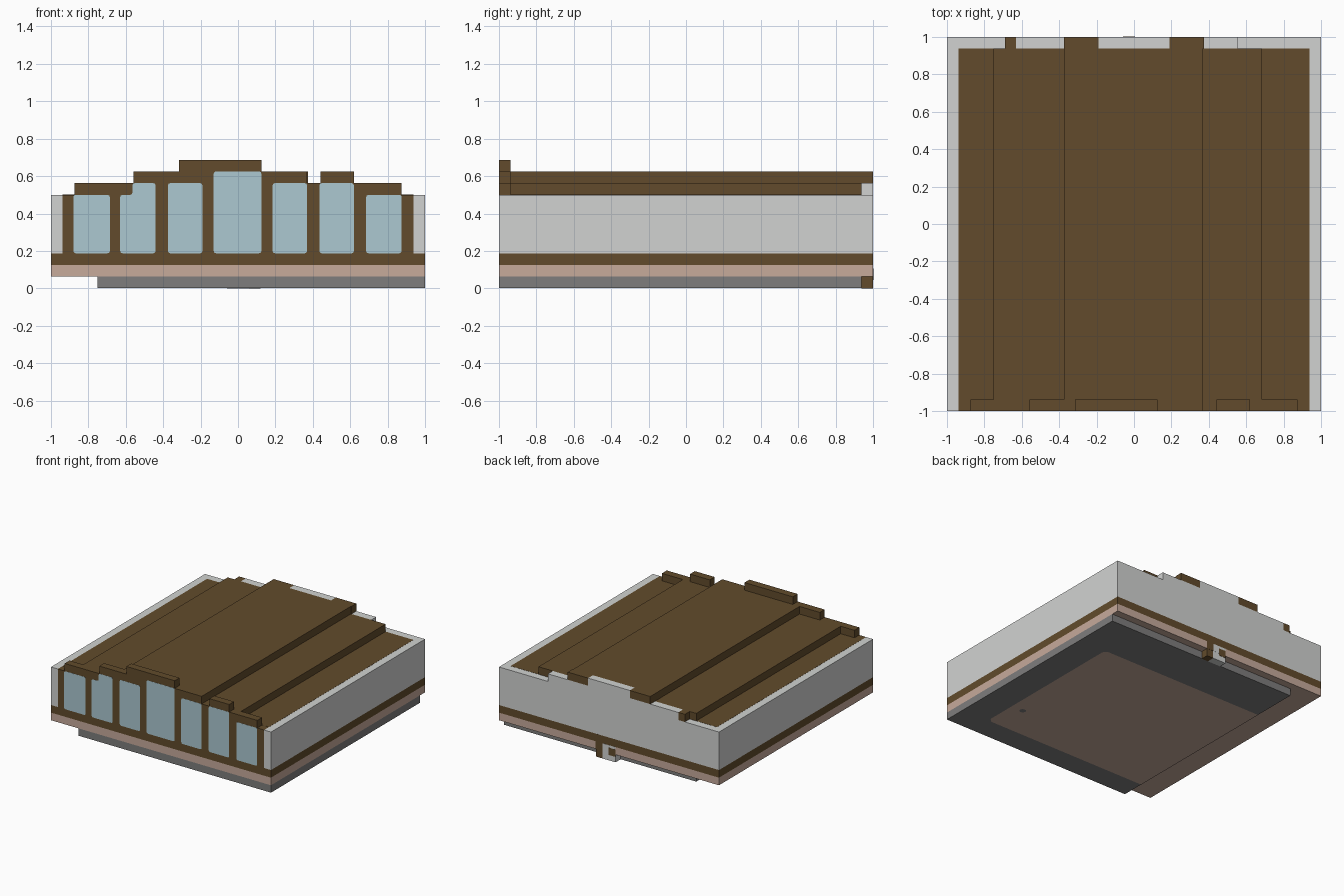
import bpy
import bmesh
from math import cos, sin, tau

cube = bpy.data.objects.get("Cube")
if cube:
    bpy.data.objects.remove(cube, do_unlink=True)

U = 1 / 16   # building grid
IN = 1 - U   # inner face of the outer walls
SKIN = .001  # lift of painted plates


def material(name, r, g, b):
    mat = bpy.data.materials.new(name)
    mat.use_nodes = True
    mat.diffuse_color = (r, g, b, 1)
    node = next(n for n in mat.node_tree.nodes if n.type == 'BSDF_PRINCIPLED')
    node.inputs["Base Color"].default_value = (r, g, b, 1)
    node.inputs["Roughness"].default_value = 0.9
    return mat


BROWN = material("brown timber", .122, .071, .025)
GREY = material("light grey wall", .64, .65, .64)
PINK = material("dusty pink stone", .57, .405, .33)
DARK = material("dark grey foundation", .21, .207, .205)
GLASS = material("pale blue glass", .415, .58, .64)


def finish(name, bm, mat):
    mesh = bpy.data.meshes.new(name)
    bm.to_mesh(mesh)
    bm.free()
    mesh.materials.append(mat)
    obj = bpy.data.objects.new(name, mesh)
    bpy.context.collection.objects.link(obj)
    return obj


def prism(name, profile, y0, y1, mat, corner=0):
    """Extrude an x-z outline from y0 to y1, optionally cutting its corners."""
    bm = bmesh.new()
    face = bm.faces.new([bm.verts.new((x, y0, z)) for x, z in profile])
    if corner:
        bmesh.ops.bevel(bm, geom=list(bm.verts), offset=corner,
                        segments=2, profile=.5, affect='VERTICES')
        face = list(bm.faces)[0]
    out = bmesh.ops.extrude_face_region(bm, geom=[face], use_keep_orig=True)
    moved = [v for v in out["geom"] if isinstance(v, bmesh.types.BMVert)]
    bmesh.ops.translate(bm, verts=moved, vec=(0, y1 - y0, 0))
    bmesh.ops.recalc_face_normals(bm, faces=list(bm.faces))
    return finish(name, bm, mat)


def box(name, x0, x1, y0, y1, z0, z1, mat):
    return prism(name, [(x0, z0), (x1, z0), (x1, z1), (x0, z1)], y0, y1, mat)


def underside_patch(name, points, z, mat):
    """Flat downward-facing patch; points run clockwise seen from above."""
    bm = bmesh.new()
    bm.faces.new([bm.verts.new((x, y, z)) for x, y in points])
    return finish(name, bm, mat)


# Foundation with a pink panel and a small dark spot on its underside
WEST = -.75
box("foundation", WEST, 1, -1, IN, 2 * SKIN, U, DARK)
X1, Y0, Y1, R = .755, -.81, .56, .03
underside_patch("foundation_panel", [
    (WEST, Y0), (WEST, Y1), (X1 - R, Y1), (X1, Y1 - R),
    (X1, Y0 + R), (X1 - R, Y0)], SKIN, PINK)
underside_patch("foundation_spot", [
    (.65 + .025 * cos(tau * i / 12), -.53 - .025 * sin(tau * i / 12))
    for i in range(12)], 0, DARK)

# Horizontal bands and main body
box("stone_band", -1, 1, -1, 1, U, 2 * U, PINK)
box("timber_band", -1, 1, -1, 1, 2 * U, 3 * U, BROWN)
box("body", -1, 1, -IN, IN, 3 * U, 8 * U, GREY)
for side, x in (("right", -1), ("left", IN)):
    box(side + "_front_corner", x, x + U, -1, -IN, 3 * U, 8 * U, GREY)

# Back wall with a stepped grey top and timber ends
prism("back_wall", [
    (-1, 3 * U), (-1, 8 * U), (-.63, 8 * U), (-.63, 9 * U), (-.19, 9 * U),
    (-.19, 10 * U), (.19, 10 * U), (.19, 9 * U), (.555, 9 * U),
    (.555, 8 * U), (1, 8 * U), (1, 3 * U)], IN, 1, GREY)
box("back_low_beam_end", -.69, -.63, IN, 1, 8 * U, 9 * U, BROWN)
for side, x in (("right", -.375), ("left", .19)):
    box(side + "_back_beam_end", x, x + .185, IN, 1, 9 * U, 10 * U, BROWN)

# Roof tiers
box("roof_deck", -IN, IN, -IN, IN, 8 * U, 8 * U + SKIN, BROWN)
box("roof_lower_tier", -.75, .685, -IN, IN, 8 * U, 9 * U, BROWN)
box("roof_upper_tier", -.375, .37, -IN, IN, 9 * U, 10 * U, BROWN)

# Front facade with a stepped parapet: (start x, height in grid steps)
steps = [(-IN, 8), (-.875, 9), (-.56, 10), (-.315, 11), (.125, 10),
         (.37, 9), (.44, 10), (.62, 9), (.875, 8)]
outline = [(-IN, 3 * U)]
for i, (x, h) in enumerate(steps):
    end = steps[i + 1][0] if i + 1 < len(steps) else IN
    outline += [(x, h * U), (end, h * U)]
outline.append((IN, 3 * U))
prism("front_facade", outline, -1, -IN, BROWN)

# Front windows: (left edge, right edge, top in grid steps)
windows = [(-.88, -.685, 8), (-.375, -.19, 9), (-.13, .125, 10),
           (.185, .37, 9), (.435, .62, 9), (.685, .875, 8)]
for i, (x0, x1, top) in enumerate(windows):
    prism("front_window_%d" % (i + 1),
          [(x0, 3 * U), (x1, 3 * U), (x1, top * U), (x0, top * U)],
          -1 - SKIN, -.999, GLASS, .012)
prism("front_stepped_window",
      [(-.63, 3 * U), (-.44, 3 * U), (-.44, 9 * U), (-.565, 9 * U),
       (-.565, 8 * U), (-.63, 8 * U)], -1 - SKIN, -.999, GLASS, .012)

# Small fitting under the back wall
box("back_bracket_post", .06, .12, IN, 1, 0, U, BROWN)
box("back_bracket_plate", .06, .12, .999, 1 + SKIN, U, 3 * U, BROWN)
box("back_bracket_foot", -.06, .06, IN, 1, 0, U, GREY)
box("back_bracket_face", -.06, .06, .999, 1 + SKIN, U, 2 * U, GREY)
box("back_bracket_opening", -.06, .005, .999, 1 + 2 * SKIN, .045, .105, BROWN)
